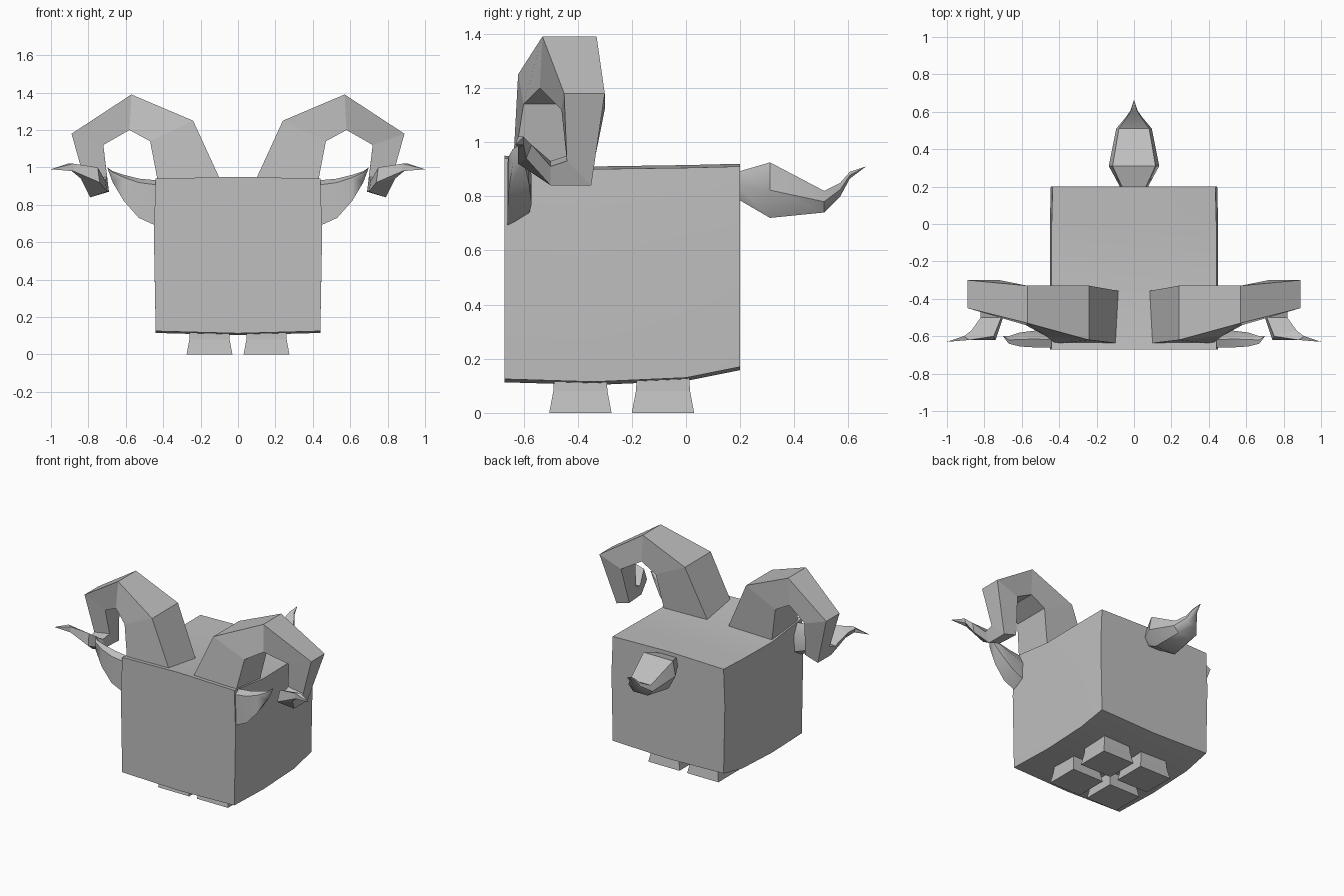
import bpy
import bmesh
import math
from mathutils import Vector

# Remove the default cube
default_cube = bpy.data.objects.get("Cube")
if default_cube:
    bpy.data.objects.remove(default_cube, do_unlink=True)

# Single flat colour
GREY = (0.52, 0.52, 0.52, 1.0)
material = bpy.data.materials.new("stone grey")
material.use_nodes = True
material.diffuse_color = GREY
material.node_tree.nodes["Principled BSDF"].inputs["Base Color"].default_value = GREY


def finish(name, bm, smooth_angle=None):
    """Turn a bmesh into a coloured object in the scene."""
    bmesh.ops.remove_doubles(bm, verts=bm.verts, dist=0.0001)
    bmesh.ops.recalc_face_normals(bm, faces=bm.faces)
    mesh = bpy.data.meshes.new(name)
    bm.to_mesh(mesh)
    bm.free()
    mesh.materials.append(material)
    obj = bpy.data.objects.new(name, mesh)
    bpy.context.collection.objects.link(obj)
    if smooth_angle:
        bpy.ops.object.select_all(action="DESELECT")
        obj.select_set(True)
        bpy.context.view_layer.objects.active = obj
        bpy.ops.object.shade_smooth_by_angle(angle=math.radians(smooth_angle))
    return obj


def loft(name, rings, tip=None, side=1, smooth_angle=None):
    """Skin matching rings of points, closing with a cap or a pointed tip."""
    bm = bmesh.new()

    def add(point):
        return bm.verts.new((point[0] * side, point[1], point[2]))

    loops = [[add(p) for p in ring] for ring in rings]
    count = len(loops[0])
    for a, b in zip(loops, loops[1:]):
        for i in range(count):
            j = (i + 1) % count
            bm.faces.new((a[i], a[j], b[j], b[i]))
    bm.faces.new(loops[0])
    if tip:
        point = add(tip)
        for i in range(count):
            bm.faces.new((loops[-1][i], loops[-1][(i + 1) % count], point))
    else:
        bm.faces.new(loops[-1])
    return finish(name, bm, smooth_angle)


# Body: boxy block with a bowed underside and slightly raised front edge
# Each station: y, half width, top, bottom
stations = [(-0.67, 0.44, 0.94, 0.125), (-0.34, 0.44, 0.9, 0.115),
            (0, 0.44, 0.905, 0.13), (0.2, 0.435, 0.91, 0.17)]
body_rings = []
for y, half, top, bottom in stations:
    waist = half + 0.01
    middle = 0.65
    body_rings.append([
        (-half, y, bottom), (0, y, bottom - 0.012), (half, y, bottom),
        (waist, y, middle), (half, y, top), (0, y, top + 0.01),
        (-half, y, top), (-waist, y, middle)])
loft("body", body_rings, smooth_angle=30)

# Horns: square section that arches outward, hooks forward and flicks to a point
# Ring order: outer front, outer back, inner back, inner front
horn_rings = [
    [(0.07, -0.64, 0.88), (0.07, -0.36, 0.88), (0.42, -0.36, 0.88), (0.42, -0.64, 0.88)],
    [(0.24, -0.62, 1.25), (0.24, -0.33, 1.25), (0.47, -0.33, 1.14), (0.47, -0.6, 1.14)],
    [(0.57, -0.53, 1.39), (0.57, -0.33, 1.39), (0.58, -0.33, 1.2), (0.58, -0.54, 1.2)],
    [(0.89, -0.45, 1.18), (0.89, -0.3, 1.18), (0.72, -0.3, 1.12), (0.72, -0.46, 1.12)],
    [(0.82, -0.44, 0.93), (0.79, -0.35, 0.84), (0.69, -0.35, 0.87), (0.7, -0.44, 0.95)],
    [(0.82, -0.5, 0.91), (0.79, -0.5, 0.84), (0.7, -0.5, 0.87), (0.71, -0.5, 0.93)],
    [(0.87, -0.57, 0.99), (0.84, -0.59, 0.94), (0.74, -0.62, 0.92), (0.75, -0.6, 1)],
    [(0.91, -0.6, 1.02), (0.9, -0.6, 0.99), (0.88, -0.62, 0.98), (0.88, -0.62, 1.02)],
]

# Ears: tapering leaf, flat in front and rounded behind
# Each station: x, bottom, top, front, back
ear_stations = [(0.42, 0.68, 0.93, -0.66, -0.58), (0.53, 0.73, 0.94, -0.66, -0.57),
                (0.61, 0.82, 0.96, -0.655, -0.58), (0.67, 0.92, 0.98, -0.64, -0.6)]
ear_rings = []
for x, low, high, front, back in ear_stations:
    rise = high - low
    ear_rings.append([
        (x, front, low), (x, back, low + rise * 0.2), (x, back, low + rise * 0.7),
        (x, (front + back) / 2, high), (x, front, high - rise * 0.1)])


def leg(name, side, y):
    """Short stub leg that flares toward the ground."""
    rings = []
    for z, grow in ((0, 0.02), (0.08, 0.005), (0.16, 0)):
        left, right = 0.05 - grow, 0.255 + grow
        front, back = y - 0.095 - grow, y + 0.095 + grow
        rings.append([(left, front, z), (right, front, z),
                      (right, back, z), (left, back, z)])
    loft(name, rings, side=side)


# Paired parts
for label, side in (("left", 1), ("right", -1)):
    loft(label + "_horn", horn_rings, tip=(1, -0.63, 0.99), side=side)
    loft(label + "_ear", ear_rings, tip=(0.7, -0.6, 1), side=side, smooth_angle=50)
    leg(label + "_front_leg", side, -0.39)
    leg(label + "_back_leg", side, -0.085)

# Tail: plump tuft with an upturned point
# Each station: y, half width, top, bottom
tail_stations = [(0.19, 0.07, 0.89, 0.79), (0.31, 0.135, 0.925, 0.72),
                 (0.51, 0.095, 0.82, 0.74), (0.57, 0.045, 0.85, 0.8),
                 (0.605, 0.02, 0.89, 0.865)]
tail_rings = []
for y, half, top, bottom in tail_stations:
    inset = half * 0.85
    middle = (top + bottom) / 2
    tail_rings.append([
        (-inset, y, top), (inset, y, top), (half, y, middle),
        (inset * 0.7, y, bottom), (-inset * 0.7, y, bottom), (-half, y, middle)])
loft("tail", tail_rings, tip=(0, 0.665, 0.91), smooth_angle=40)
